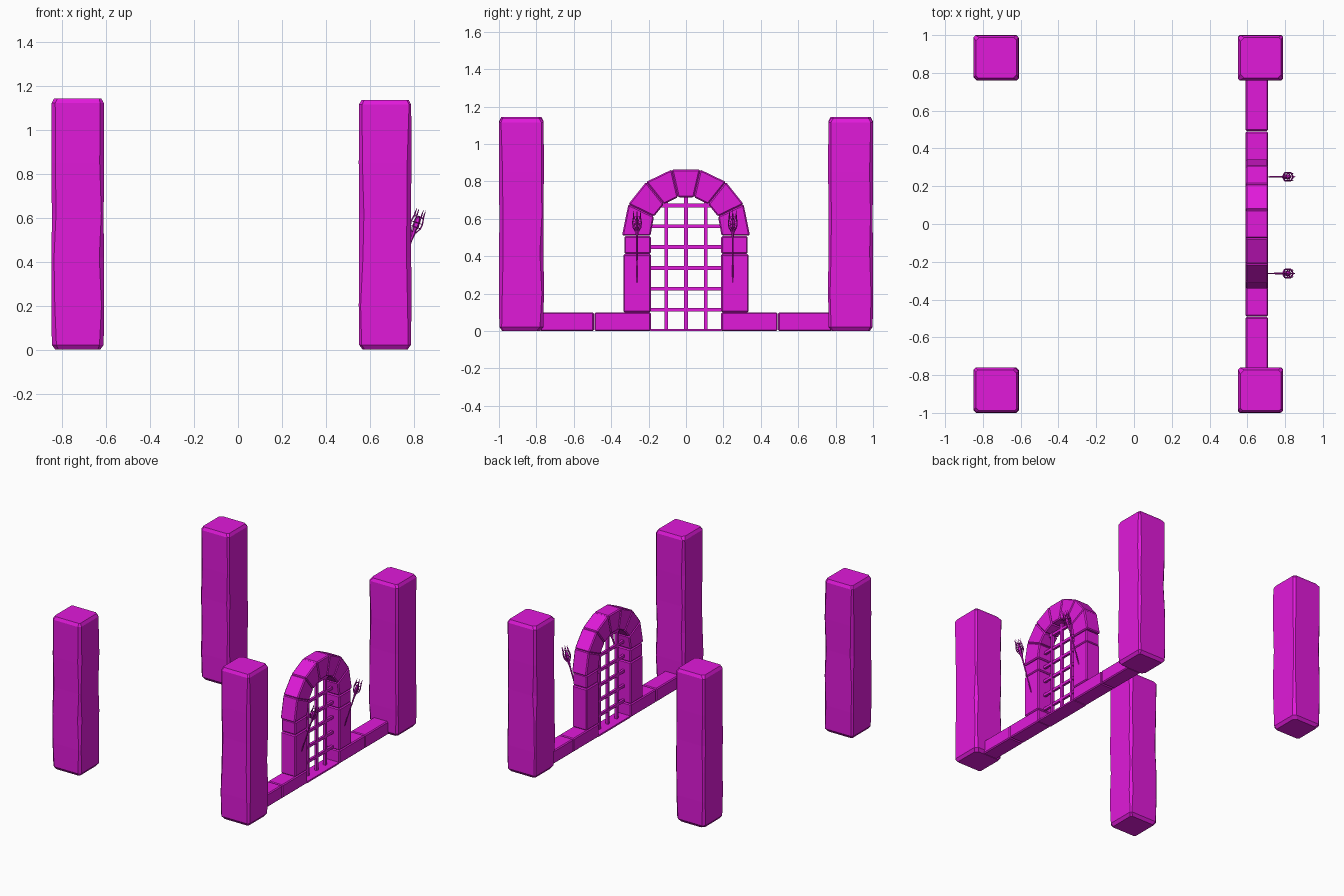
import bpy, bmesh, math, random
from mathutils import Vector, Matrix

if "Cube" in bpy.data.objects:
    bpy.data.objects.remove(bpy.data.objects["Cube"])

random.seed(4)
mat = bpy.data.materials.new("magenta")
mat.diffuse_color = (0.75, 0.01, 0.7, 1)
mat.use_nodes = True
mat.node_tree.nodes["Principled BSDF"].inputs["Base Color"].default_value = mat.diffuse_color


def finish(name, bm, bevel=0):
    bmesh.ops.recalc_face_normals(bm, faces=bm.faces)
    me = bpy.data.meshes.new(name)
    bm.to_mesh(me)
    bm.free()
    ob = bpy.data.objects.new(name, me)
    bpy.context.collection.objects.link(ob)
    me.materials.append(mat)
    if bevel:
        m = ob.modifiers.new("bevel", 'BEVEL')
        m.width, m.segments = bevel, 1
    return ob


def loft(bm, rings, cap=True):
    loops = [[bm.verts.new(p) for p in r] for r in rings]
    n = len(loops[0])
    for a, b in zip(loops, loops[1:]):
        for i in range(n):
            bm.faces.new((a[i], a[(i + 1) % n], b[(i + 1) % n], b[i]))
    if cap:
        bm.faces.new(loops[0][::-1])
        bm.faces.new(loops[-1])


def box(name, x0, x1, y0, y1, z0, z1, bevel=0):
    bm = bmesh.new()
    loft(bm, [[(x0, y0, z), (x1, y0, z), (x1, y1, z), (x0, y1, z)] for z in (z0, z1)])
    return finish(name, bm, bevel)


def pillar(cx, cy, top):
    # square shaft with roughly chipped vertical corners
    bm = bmesh.new()
    rings = []
    for z, h in ((0, .102), (.022, .118), (.2, .12), (.42, .119), (.62, .118),
                 (.85, .12), (top - .022, .119), (top, .107)):
        ring = []
        for sx, sy in ((1, 1), (-1, 1), (-1, -1), (1, -1)):
            c = random.uniform(.008, .022)
            pair = [(cx + sx * h, cy + sy * (h - c), z), (cx + sx * (h - c), cy + sy * h, z)]
            ring += pair if sx * sy > 0 else pair[::-1]
        rings.append(ring)
    loft(bm, rings)
    finish("corner_pillar", bm)


for px, top in ((-.73, 1.145), (.67, 1.138)):
    for py in (-.88, .88):
        pillar(px, py, top)

# low wall stones, gate jambs and threshold
X0, X1 = .59, .71
for s in (-1, 1):
    def stone(name, a, b, z0, z1, inset=0):
        box(name, X0 + inset, X1 - inset, min(s * a, s * b), max(s * a, s * b), z0, z1, .007)
    stone("wall_stone_outer", .492, .78, 0, .1)
    stone("wall_stone_inner", .188, .49, 0, .1)
    stone("jamb_stone_lower", .188, .335, .1, .412)
    stone("jamb_stone_upper", .188, .33, .413, .508, .002)
box("threshold", X0 + .003, X1 - .003, -.19, .19, 0, .012)

# arch stones
R0, R1, CZ, N = .19, .342, .53, 7
for i in range(N):
    a0, a1 = (math.pi * k / N for k in (i, i + 1))
    pts = [[r * math.cos(a), CZ + r * math.sin(a)] for r, a in
           ((R0, a0), (R1, a0), (R1, a1), (R0, a1))]
    if i == 0:
        pts[0][1] = pts[1][1] = .51
    if i == N - 1:
        pts[2][1] = pts[3][1] = .51
    bm = bmesh.new()
    loft(bm, [[(x, y, z) for y, z in pts] for x in (X0, X1)])
    finish("arch_stone", bm, .007)

# portcullis bars
for y in (-.105, 0, .105):
    top = CZ + math.sqrt(R0 ** 2 - y ** 2) + .01
    box("gate_bar_vertical", .64, .66, y - .01, y + .01, 0, top)
for k in range(1, 7):
    z = .003 + .1115 * k
    w = .195 if z < CZ else math.sqrt(R0 ** 2 - (z - CZ) ** 2) + .01
    box("gate_bar_horizontal", .641, .659, -w, w, z - .01, z + .01)


def turned(bm, profile, M, n=6, cap=True):
    loft(bm, [[M @ Vector((r * math.cos(2 * math.pi * i / n), r * math.sin(2 * math.pi * i / n), z))
               for i in range(n)] for r, z in profile], cap)


# leaning wall torches: handle, core, cage and spikes
for y in (-.262, .25):
    M = Matrix.Translation((.703, y, .245)) @ Matrix.Rotation(math.radians(18.5), 4, 'Y')
    bm = bmesh.new()
    turned(bm, [(.002, 0), (.004, .08), (.006, .27), (.011, .305), (.008, .315)], M)
    turned(bm, [(.008, .31), (.015, .335), (.013, .36), (.003, .385)], M)
    for i in range(6):
        a = math.pi * i / 3
        S = M @ Matrix.Translation((.021 * math.cos(a), .021 * math.sin(a), .375))
        turned(bm, [(.004, 0), (.003, .02), (.0005, .042)], S, 4)
    finish("torch", bm)
    bm = bmesh.new()
    turned(bm, [(.010, .305), (.024, .33), (.027, .352), (.022, .38)], M, cap=False)
    cage = finish("torch_cage", bm)
    w = cage.modifiers.new("cage_bars", 'WIREFRAME')
    w.thickness = .006
    w.use_even_offset = False
